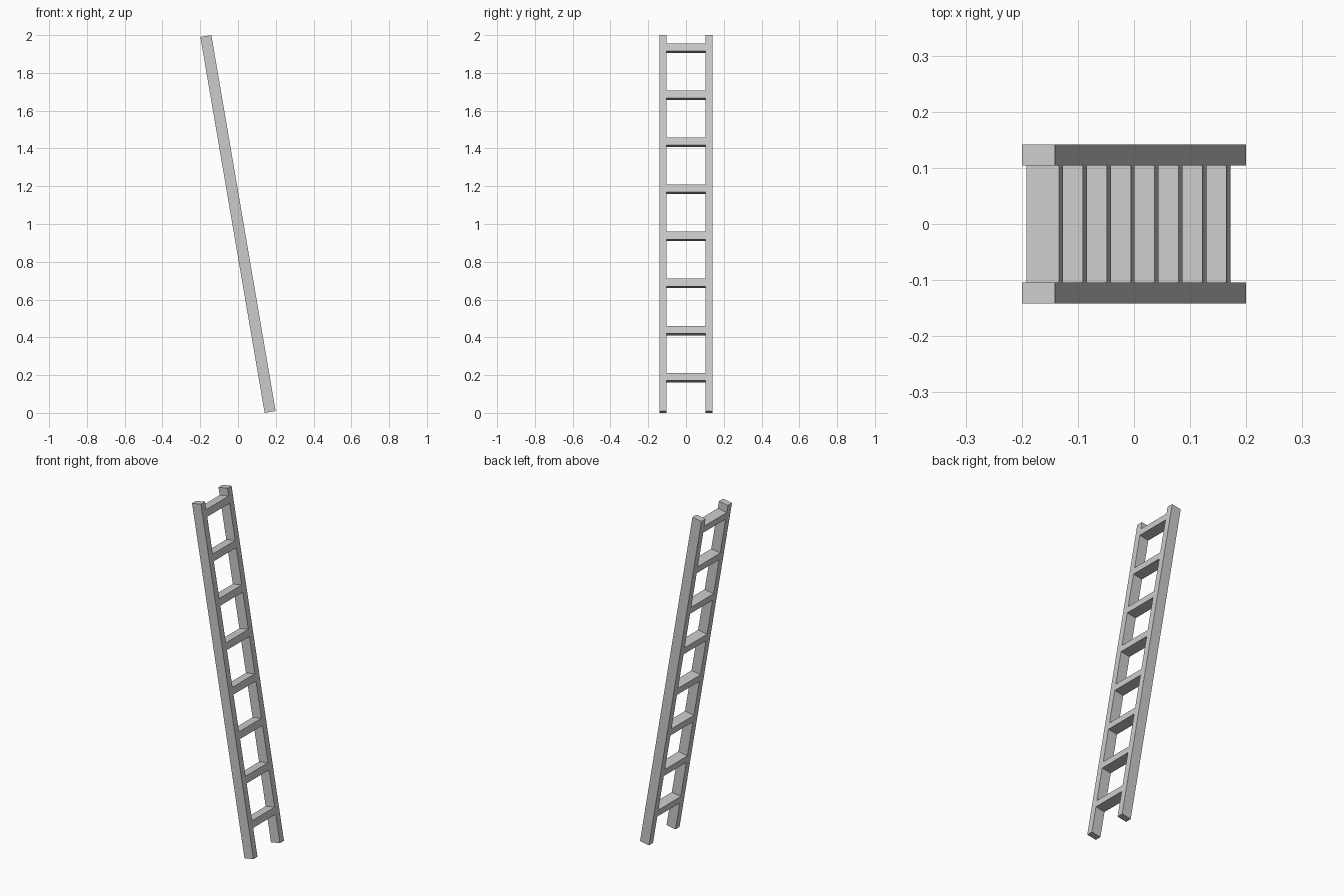
import bpy
from math import radians, sin, cos
from mathutils import Matrix

if "Cube" in bpy.data.objects:
    bpy.data.objects.remove(bpy.data.objects["Cube"])

TILT = radians(-9.7)
LENGTH, DEPTH = 2.019, 0.059
OUTER, INNER = 0.1415, 0.104
LEAN = Matrix.Translation((0, 0, 1)) @ Matrix.Rotation(TILT, 4, 'Y')


def box(name, size, y=0, along=0):
    """Box placed in the ladder's own frame, then leaned."""
    bpy.ops.mesh.primitive_cube_add(size=1)
    ob = bpy.context.object
    ob.name = name
    ob.data.transform(Matrix.Diagonal((*size, 1)))
    ob.matrix_world = LEAN @ Matrix.Translation((0, y, along))
    return ob


# Side rails
for side, name in ((-1, "front_rail"), (1, "back_rail")):
    box(name, (DEPTH, OUTER - INNER, LENGTH), y=side * (OUTER + INNER) / 2)

# Eight evenly spaced rungs, flush with the rails
for i in range(8):
    box(f"rung_{i + 1}", (DEPTH, 2 * INNER, 0.041), along=-0.825 + i * 0.2528)
